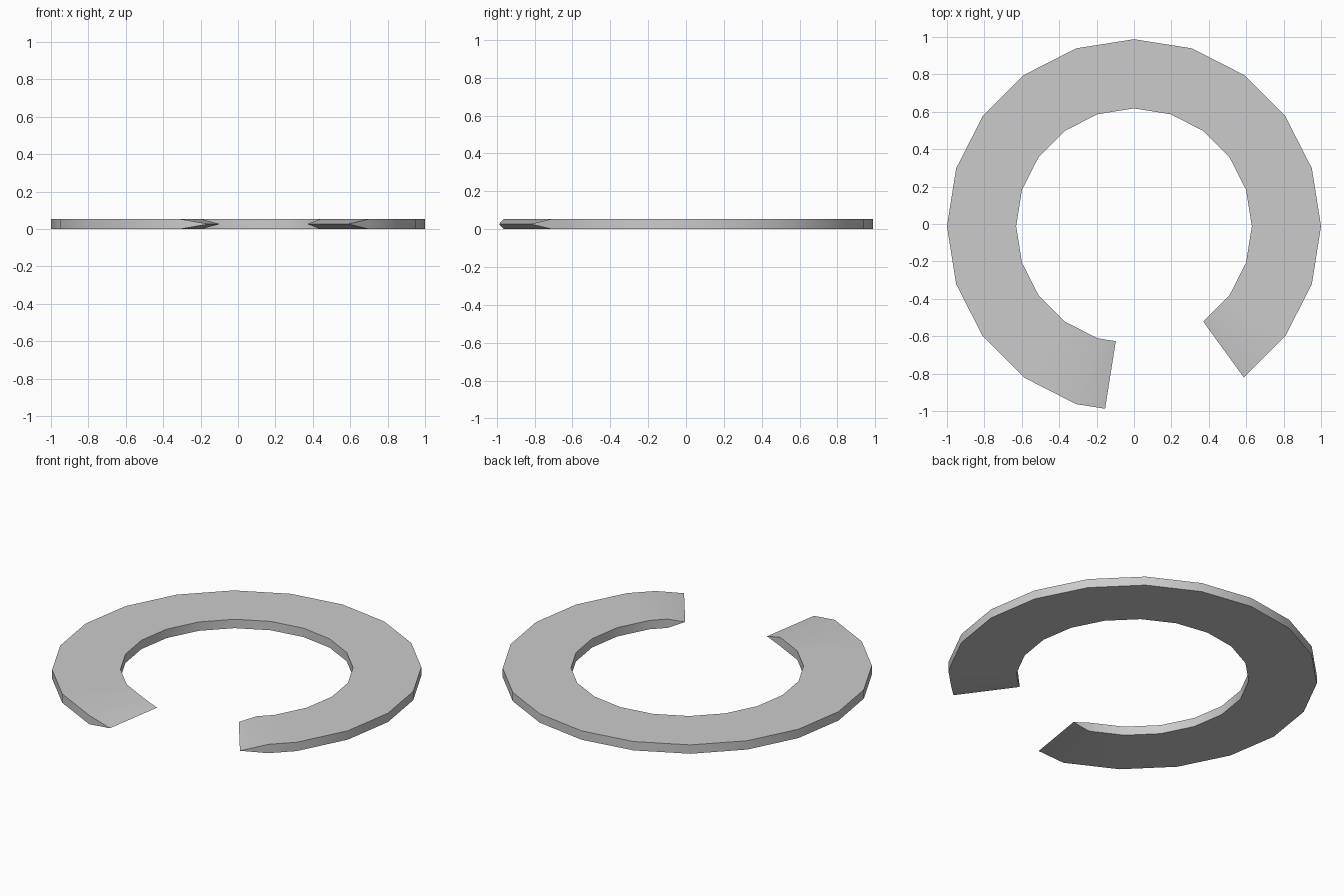
import bpy, bmesh
from math import radians, cos, sin

if "Cube" in bpy.data.objects:
    bpy.data.objects.remove(bpy.data.objects["Cube"])

R_OUT, R_IN = 1.0, 0.63
H, TIP_Z = 0.053, 0.027
OFFSET_Y = -0.012
CHORD = cos(radians(9))  # half-way stations lie on the 20-gon's straight edges

# Stations around the ring: (angle in degrees, radius factor)
stations = [(-54, 1), (-45, CHORD)] + [(-36 + 18 * i, 1) for i in range(17)] + [(261, CHORD)]

bm = bmesh.new()


def vert(r, angle, z):
    a = radians(angle)
    return bm.verts.new((r * cos(a), r * sin(a) + OFFSET_Y, z))


# Rectangular section at each station, pinched to a sharp edge at both ends
sections = []
for i, (ang, f) in enumerate(stations):
    if i in (0, len(stations) - 1):
        inner, outer = vert(R_IN * f, ang, TIP_Z), vert(R_OUT * f, ang, TIP_Z)
        sections.append([inner, outer, outer, inner])
    else:
        sections.append([vert(R_IN * f, ang, 0), vert(R_OUT * f, ang, 0),
                         vert(R_OUT * f, ang, H), vert(R_IN * f, ang, H)])

# Bridge neighbouring sections
for a, b in zip(sections, sections[1:]):
    for k in range(4):
        n = (k + 1) % 4
        loop = list(dict.fromkeys((a[k], a[n], b[n], b[k])))
        bm.faces.new(loop)

bmesh.ops.recalc_face_normals(bm, faces=bm.faces)
mesh = bpy.data.meshes.new("open_ring")
bm.to_mesh(mesh)
bm.free()
ring = bpy.data.objects.new("open_ring", mesh)
bpy.context.collection.objects.link(ring)

# Soft shading along the curved walls, sharp rim edges
bpy.context.view_layer.objects.active = ring
ring.select_set(True)
bpy.ops.object.shade_smooth_by_angle(angle=radians(30))
